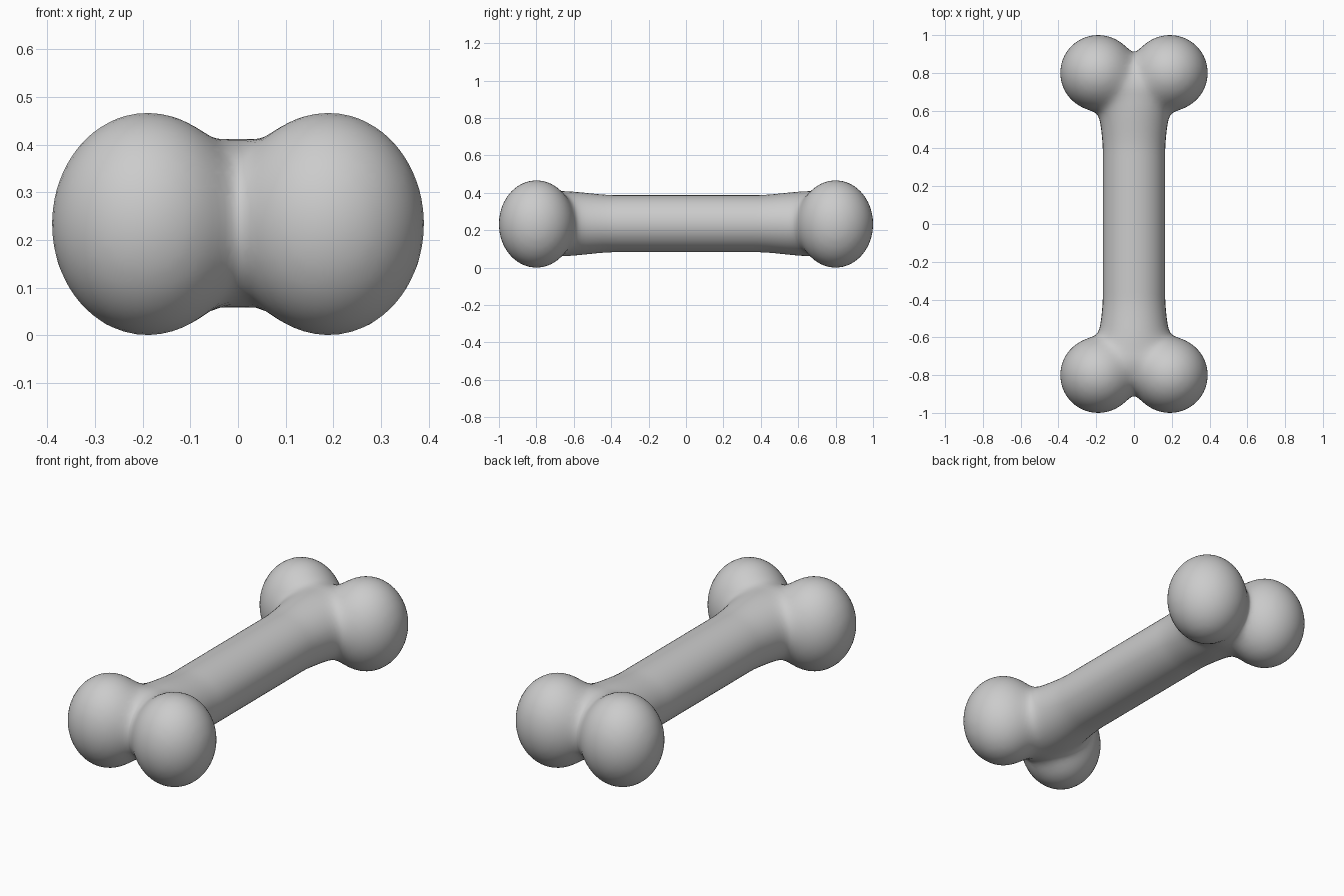
import bpy, bmesh
from math import exp, log, sqrt, pi
from mathutils import Vector, Matrix

if "Cube" in bpy.data.objects:
    bpy.data.objects.remove(bpy.data.objects["Cube"])

MID = 0.2335                                   # height of the bone axis
KNOB = (0.2, 0.2, 0.233)                       # knob radii
CENTRES = [Vector((x, y, MID)) for x in (-0.19, 0.19) for y in (-0.8, 0.8)]
BLEND = 0.025                                  # softness of the joins


def ellipsoid(p, r):
    """Approximate distance from p to an ellipsoid at the origin."""
    k0 = sqrt(sum((a / b) ** 2 for a, b in zip(p, r)))
    k1 = sqrt(sum((a / b ** 2) ** 2 for a, b in zip(p, r)))
    return k0 * (k0 - 1) / k1 if k1 > 1e-9 else -min(r)


def distance(p):
    """Soft union of the flared shaft and the four knobs."""
    t = min(max((abs(p.y) - 0.38) / 0.27, 0), 1)
    flare = t * t * (3 - 2 * t)
    shaft = ellipsoid((p.x, max(abs(p.y) - 0.7, 0), p.z - MID - 0.002),
                      (0.165 + 0.02 * flare, 0.16, 0.153 + 0.019 * flare))
    parts = [shaft] + [ellipsoid(p - c, KNOB) for c in CENTRES]
    near = min(parts)
    return near - BLEND * log(sum(exp((near - d) / BLEND) for d in parts))


def project(p):
    """Move p onto the blended surface."""
    e = 0.001
    for _ in range(3):
        d = distance(p)
        g = Vector([(distance(p + a) - d) / e for a in
                    (Vector((e, 0, 0)), Vector((0, e, 0)), Vector((0, 0, e)))])
        p = p - g * (d / max(g.length_squared, 0.1))
    return p


# rough bone: a cylinder and four stretched spheres
bm = bmesh.new()
bmesh.ops.create_cone(bm, cap_ends=True, segments=32, radius1=0.165, radius2=0.165, depth=1.66,
                      matrix=Matrix.Translation((0, 0, MID)) @ Matrix.Rotation(pi / 2, 4, 'X'))
for c in CENTRES:
    bmesh.ops.create_uvsphere(bm, u_segments=32, v_segments=16, radius=1,
                              matrix=Matrix.Translation(c) @ Matrix.Diagonal((*KNOB, 1)))
mesh = bpy.data.meshes.new("bone")
bm.to_mesh(mesh)
bm.free()
bone = bpy.data.objects.new("bone", mesh)
bpy.context.collection.objects.link(bone)
bpy.context.view_layer.objects.active = bone
bone.select_set(True)

# fuse the parts into one skin
fuse = bone.modifiers.new("fuse", 'REMESH')
fuse.mode = 'VOXEL'
fuse.voxel_size = 0.025
bpy.ops.object.modifier_apply(modifier=fuse.name)

# relax the skin onto the blended bone shape
bm = bmesh.new()
bm.from_mesh(bone.data)
for _ in range(3):
    bmesh.ops.smooth_vert(bm, verts=bm.verts, factor=0.5,
                          use_axis_x=True, use_axis_y=True, use_axis_z=True)
    for v in bm.verts:
        v.co = project(v.co)
bm.to_mesh(bone.data)
bm.free()
bpy.ops.object.shade_smooth()
